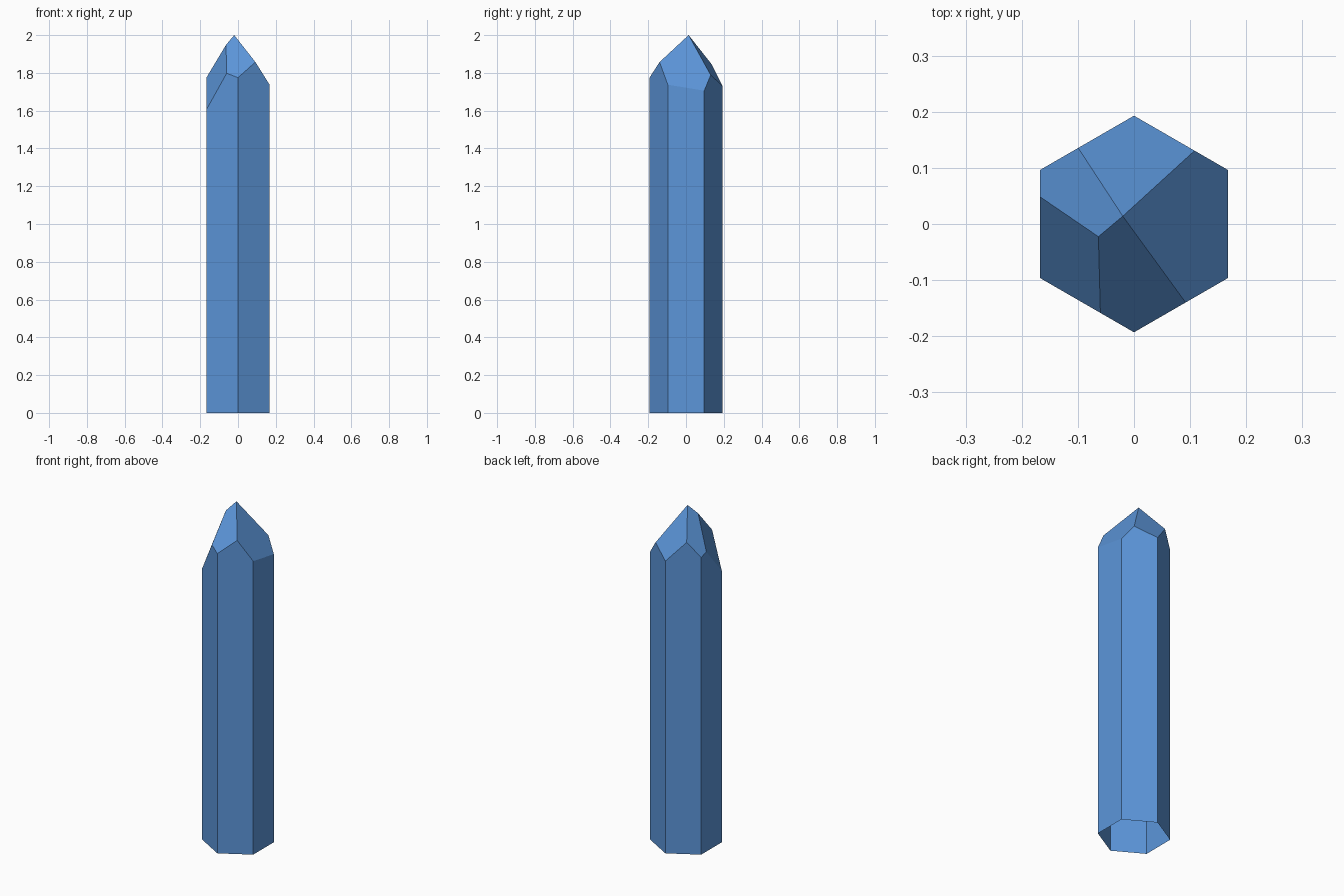
import bpy
import bmesh
from math import cos, sin, radians
from mathutils import Vector

cube = bpy.data.objects.get("Cube")
if cube:
    bpy.data.objects.remove(cube, do_unlink=True)

RADIUS = 0.193
APEX = Vector((-0.02, 0.014, 2.0))
SHOULDER = Vector((-0.065, -0.022, 1.945))

# Tip facets: a point on the facet, then its slope along x and along y
FACETS = [
    (APEX, -1.50, -0.165),     # left
    (APEX, -0.31, -1.47),      # back
    (APEX, 0.255, 1.113),      # front
    (APEX, 1.456, -0.316),     # right back
    (SHOULDER, 2.47, 1.17),    # right front
]

# Hexagonal shaft, open underneath, taller than the finished crystal
bm = bmesh.new()
ring = [bm.verts.new((RADIUS * cos(radians(30 + 60 * i)),
                      RADIUS * sin(radians(30 + 60 * i)), 0)) for i in range(6)]
base = bm.faces.new(ring)
extruded = bmesh.ops.extrude_face_region(bm, geom=[base])["geom"]
top = [v for v in extruded if isinstance(v, bmesh.types.BMVert)]
bmesh.ops.translate(bm, verts=top, vec=(0, 0, 2.5))
for face in [f for f in bm.faces if all(v.co.z < 0.01 for v in f.verts)]:
    bm.faces.remove(face)

# Cut each facet and close the cut
for point, slope_x, slope_y in FACETS:
    normal = Vector((-slope_x, -slope_y, 1)).normalized()
    cut = bmesh.ops.bisect_plane(
        bm, geom=bm.verts[:] + bm.edges[:] + bm.faces[:], dist=0.00001,
        plane_co=point, plane_no=normal, clear_outer=True)["geom_cut"]
    edges = [e for e in cut if isinstance(e, bmesh.types.BMEdge) and e.is_boundary]
    bmesh.ops.holes_fill(bm, edges=edges, sides=0)

bmesh.ops.remove_doubles(bm, verts=bm.verts[:], dist=0.0005)
bmesh.ops.recalc_face_normals(bm, faces=bm.faces[:])
mesh = bpy.data.meshes.new("crystal")
bm.to_mesh(mesh)
bm.free()

# Blue mineral
color = (0.107, 0.305, 0.70, 1)
mat = bpy.data.materials.new("crystal_blue")
mat.use_nodes = True
mat.diffuse_color = color
mat.node_tree.nodes["Principled BSDF"].inputs["Base Color"].default_value = color
mesh.materials.append(mat)

crystal = bpy.data.objects.new("crystal", mesh)
bpy.context.collection.objects.link(crystal)
